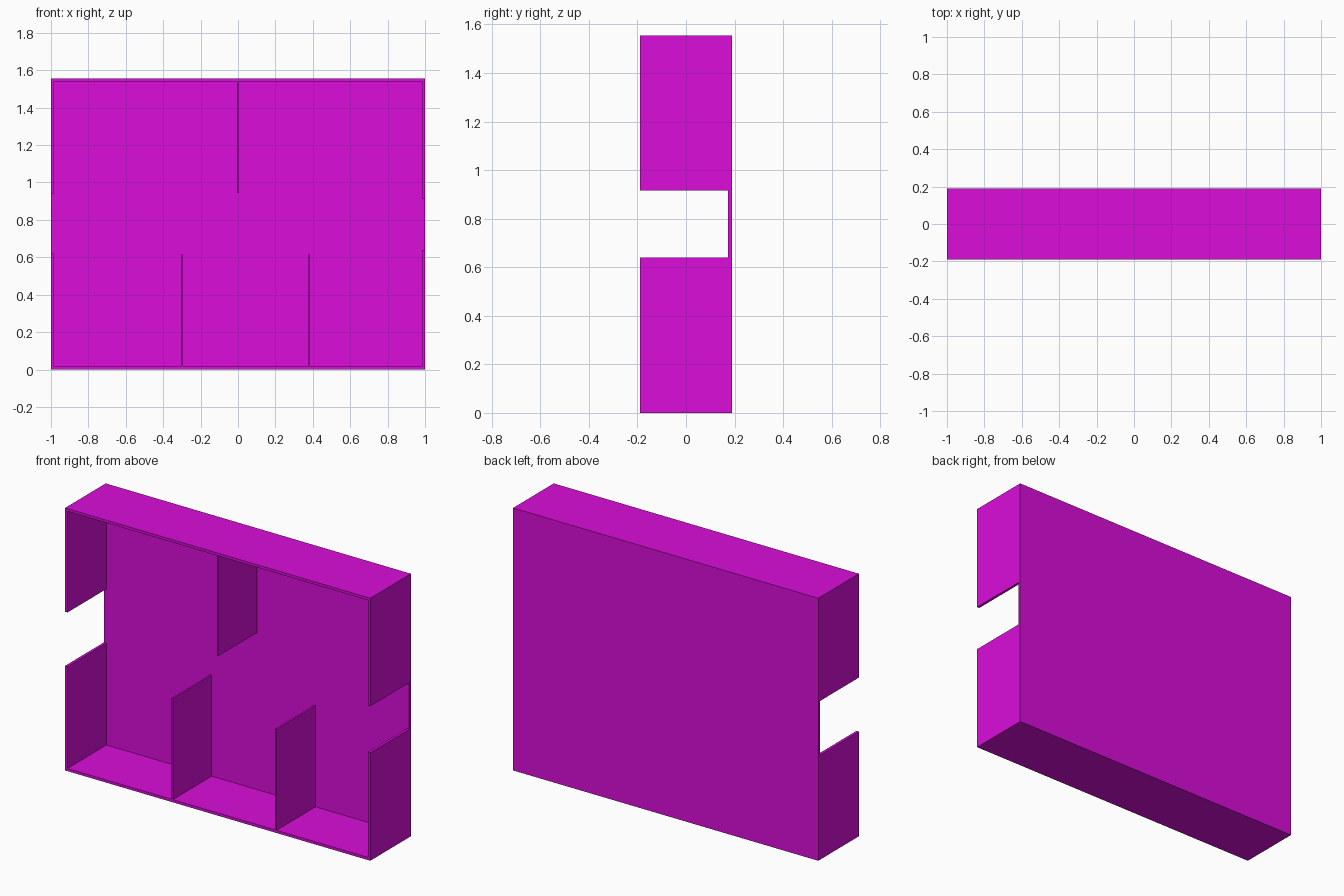
import bpy

if "Cube" in bpy.data.objects:
    bpy.data.objects.remove(bpy.data.objects["Cube"])

W, D, H = 1.0, 0.19, 1.555   # half width, half depth, height
T = 0.016                    # panel thickness

mat = bpy.data.materials.new("magenta")
mat.diffuse_color = (0.7, 0.004, 0.7, 1)
mat.use_nodes = True
mat.node_tree.nodes["Principled BSDF"].inputs["Base Color"].default_value = mat.diffuse_color


def panel(name, x0, x1, y0, y1, z0, z1):
    """Flat board given by its extents."""
    bpy.ops.mesh.primitive_cube_add(
        size=1, location=((x0 + x1) / 2, (y0 + y1) / 2, (z0 + z1) / 2))
    ob = bpy.context.object
    ob.name = name
    ob.scale = (x1 - x0, y1 - y0, z1 - z0)
    bpy.ops.object.transform_apply(location=False, rotation=False, scale=True)
    ob.data.materials.append(mat)
    return ob


# Outer shell: back, floor and top boards
panel("back_panel", -W, W, D - T, D, 0, H)
panel("bottom_board", -W, W, -D, D - T, 0, T)
panel("top_board", -W, W, -D, D - T, H - T, H)

# Side walls, each with an open gap between lower and upper parts
for side, x0, low, high in (("left", -W, 0.62, 0.94),
                            ("right", W - T, 0.64, 0.915)):
    panel(side + "_lower_wall", x0, x0 + T, -D, D - T, T, low)
    panel(side + "_upper_wall", x0, x0 + T, -D, D - T, high, H - T)

# Thin dividers: two standing on the floor, one hanging from the top
for name, x, half, z0, z1 in (("lower_divider_left", -0.299, 0.005, T, 0.615),
                              ("lower_divider_right", 0.381, 0.005, T, 0.615),
                              ("upper_divider", -0.001, 0.004, 0.945, H - T)):
    panel(name, x - half, x + half, -D, D - T, z0, z1)
